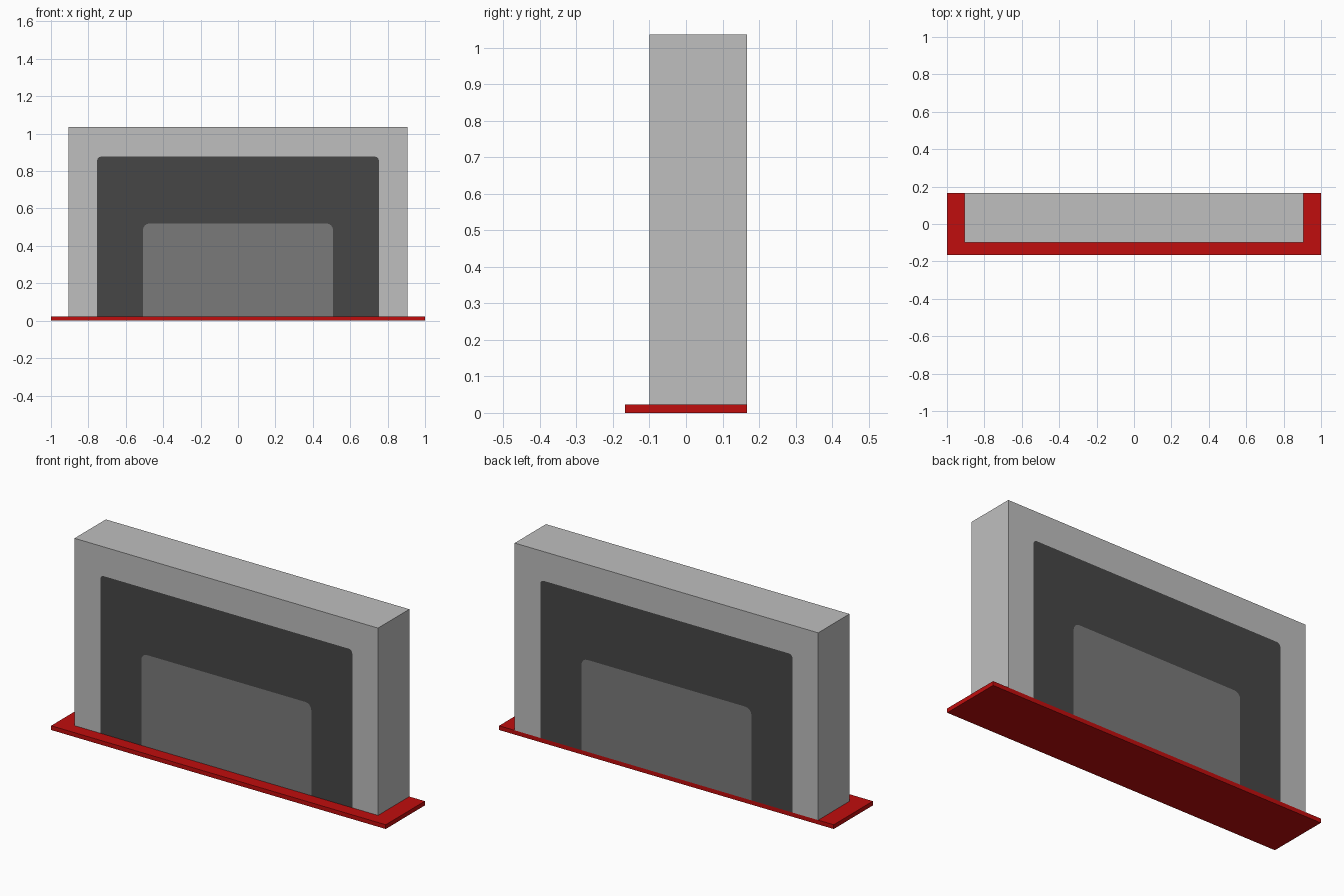
import bpy
import bmesh
from math import sin, cos, pi

cube = bpy.data.objects.get("Cube")
if cube:
    bpy.data.objects.remove(cube, do_unlink=True)


def material(name, rgb):
    mat = bpy.data.materials.new(name)
    mat.use_nodes = True
    mat.diffuse_color = (*rgb, 1)
    mat.node_tree.nodes["Principled BSDF"].inputs["Base Color"].default_value = (*rgb, 1)
    return mat


def finish(name, bm, mats):
    bmesh.ops.recalc_face_normals(bm, faces=bm.faces[:])
    mesh = bpy.data.meshes.new(name)
    bm.to_mesh(mesh)
    bm.free()
    for mat in mats:
        mesh.materials.append(mat)
    obj = bpy.data.objects.new(name, mesh)
    bpy.context.collection.objects.link(obj)
    return obj


red = material("red", (0.53, 0.004, 0.004))
light_grey = material("light grey", (0.52, 0.52, 0.52))
charcoal = material("charcoal", (0.061, 0.061, 0.061))
mid_grey = material("mid grey", (0.195, 0.195, 0.195))

BASE_TOP = 0.023
DEPTH = 0.167           # half depth of the base
FRONT, BACK = -0.1, DEPTH

# Base slab
bm = bmesh.new()
bmesh.ops.create_cube(bm, size=1)
for v in bm.verts:
    v.co.x *= 2
    v.co.y *= 2 * DEPTH
    v.co.z = BASE_TOP if v.co.z > 0 else 0
finish("base_slab", bm, [red])


# Outline from bottom left, over the top, to bottom right
def arch(bm, half_width, top, radius, y):
    steps = 4 if radius else 0
    right = []
    for i in range(steps + 1):
        a = pi / 2 * (1 - i / steps) if steps else 0
        inset_x, inset_z = radius * (1 - cos(a)), radius * (1 - sin(a))
        right.append((half_width - inset_x, top - inset_z))
    right.append((half_width, BASE_TOP))
    points = [(-x, z) for x, z in reversed(right)] + right
    return [bm.verts.new((x, y, z)) for x, z in points]


# Wall block with nested panels set flush into front and back
bm = bmesh.new()
outlines = [(0.907, 1.035, 0), (0.753, 0.877, 0.02), (0.508, 0.52, 0.035)]
sides = []
for y in (FRONT, BACK):
    wall, surround, panel = [arch(bm, *o, y) for o in outlines]
    bm.faces.new(wall + surround[::-1]).material_index = 0
    bm.faces.new(surround + panel[::-1]).material_index = 1
    bm.faces.new(panel).material_index = 2
    feet = [a[0] for a in (wall, surround, panel)]
    feet += [a[-1] for a in (panel, surround, wall)]
    sides.append((wall, feet))

# Ends, top and underside of the wall
(front, front_feet), (back, back_feet) = sides
for i in range(len(front) - 1):
    bm.faces.new((front[i], front[i + 1], back[i + 1], back[i]))
bm.faces.new(front_feet + back_feet[::-1])
bmesh.ops.remove_doubles(bm, verts=bm.verts[:], dist=0.0001)
finish("wall_block", bm, [light_grey, charcoal, mid_grey])
